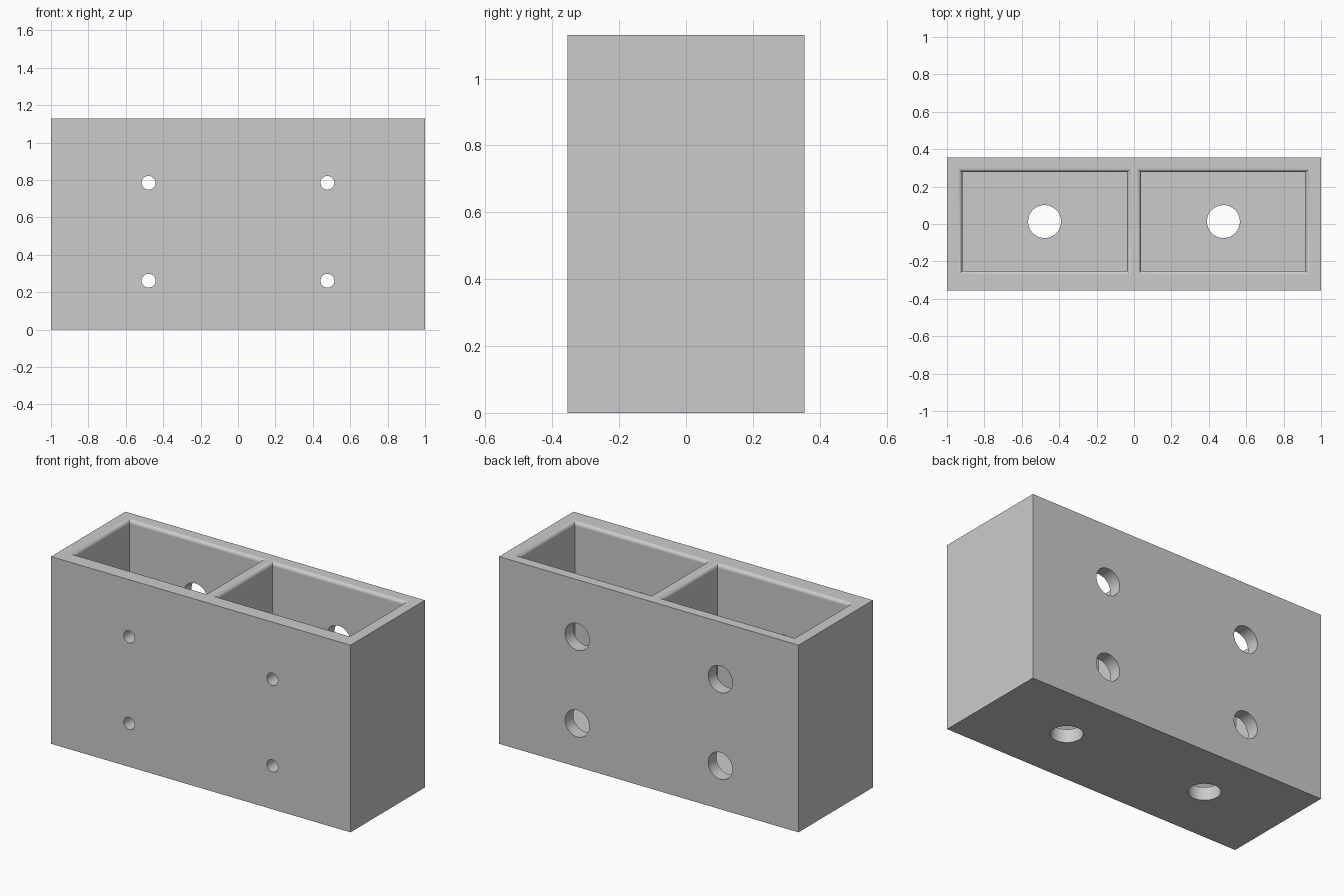
import bpy, bmesh, math
from mathutils import Matrix, Vector

default = bpy.data.objects.get("Cube")
if default:
    bpy.data.objects.remove(default, do_unlink=True)

HEIGHT, DEPTH = 1.13, 0.71      # outer size, width is 2
FLOOR, LIP = 0.08, 0.022        # floor thickness, rounded rim radius
FRONT, BACK = -0.25, 0.277      # inner faces of the front and back walls
HOLE_X, HOLE_Z = 0.478, (0.262, 0.785)

grey = bpy.data.materials.new("plain_grey")
grey.use_nodes = True
grey.diffuse_color = (0.6, 0.6, 0.6, 1)
grey.node_tree.nodes["Principled BSDF"].inputs["Base Color"].default_value = (0.6, 0.6, 0.6, 1)


def to_object(bm, name):
    bmesh.ops.recalc_face_normals(bm, faces=bm.faces)
    mesh = bpy.data.meshes.new(name)
    bm.to_mesh(mesh)
    bm.free()
    mesh.materials.append(grey)
    obj = bpy.data.objects.new(name, mesh)
    bpy.context.collection.objects.link(obj)
    return obj


def pocket(x0, x1):
    """Rectangular pocket whose mouth flares out along a quarter round."""
    profile = [(0, FLOOR)]
    steps = 8
    for i in range(steps + 1):
        a = math.radians(90) * i / steps
        profile.append((LIP * (1 - math.cos(a)), HEIGHT - LIP + LIP * math.sin(a)))
    profile.append((LIP, HEIGHT + 0.1))
    bm = bmesh.new()
    rings = []
    for d, z in profile:
        corners = ((x0 - d, FRONT - d), (x1 + d, FRONT - d), (x1 + d, BACK + d), (x0 - d, BACK + d))
        rings.append([bm.verts.new((x, y, z)) for x, y in corners])
    for low, high in zip(rings, rings[1:]):
        for i in range(4):
            j = (i + 1) % 4
            bm.faces.new((low[i], low[j], high[j], high[i]))
    bm.faces.new(rings[0])
    bm.faces.new(rings[-1])
    return to_object(bm, "pocket_cutter")


def drill(centre, axis, radius, length):
    bm = bmesh.new()
    turn = Vector((0, 0, 1)).rotation_difference(Vector(axis)).to_matrix().to_4x4()
    bmesh.ops.create_cone(bm, cap_ends=True, segments=48, radius1=radius, radius2=radius,
                          depth=length, matrix=Matrix.Translation(centre) @ turn)
    return to_object(bm, "hole_cutter")


# Outer block
bm = bmesh.new()
bmesh.ops.create_cube(bm, size=1, matrix=Matrix.Translation((0, 0, HEIGHT / 2))
                      @ Matrix.Diagonal((2, DEPTH, HEIGHT, 1)))
holder = to_object(bm, "two_pocket_holder")

# Pockets, floor drains, small front holes and wide back holes
cutters = [pocket(-0.918, -0.037), pocket(0.037, 0.918)]
for side in (-1, 1):
    x = side * HOLE_X
    cutters.append(drill((x, 0.013, FLOOR / 2), (0, 0, 1), 0.088, 0.2))
    for z in HOLE_Z:
        cutters.append(drill((x, -0.3, z), (0, 1, 0), 0.037, 0.2))
        cutters.append(drill((x, 0.32, z), (0, 1, 0), 0.081, 0.2))

bpy.ops.object.select_all(action='DESELECT')
bpy.context.view_layer.objects.active = holder
holder.select_set(True)
for cutter in cutters:
    cutter.hide_render = True
    mod = holder.modifiers.new("cut", 'BOOLEAN')
    mod.operation = 'DIFFERENCE'
    mod.solver = 'EXACT'
    mod.object = cutter
    bpy.ops.object.modifier_apply(modifier=mod.name)
    bpy.data.objects.remove(cutter, do_unlink=True)

# Smooth rims and hole walls, flat large faces
bpy.ops.object.shade_smooth_by_angle(angle=math.radians(30))
weighted = holder.modifiers.new("flat_walls", 'WEIGHTED_NORMAL')
weighted.keep_sharp = True
